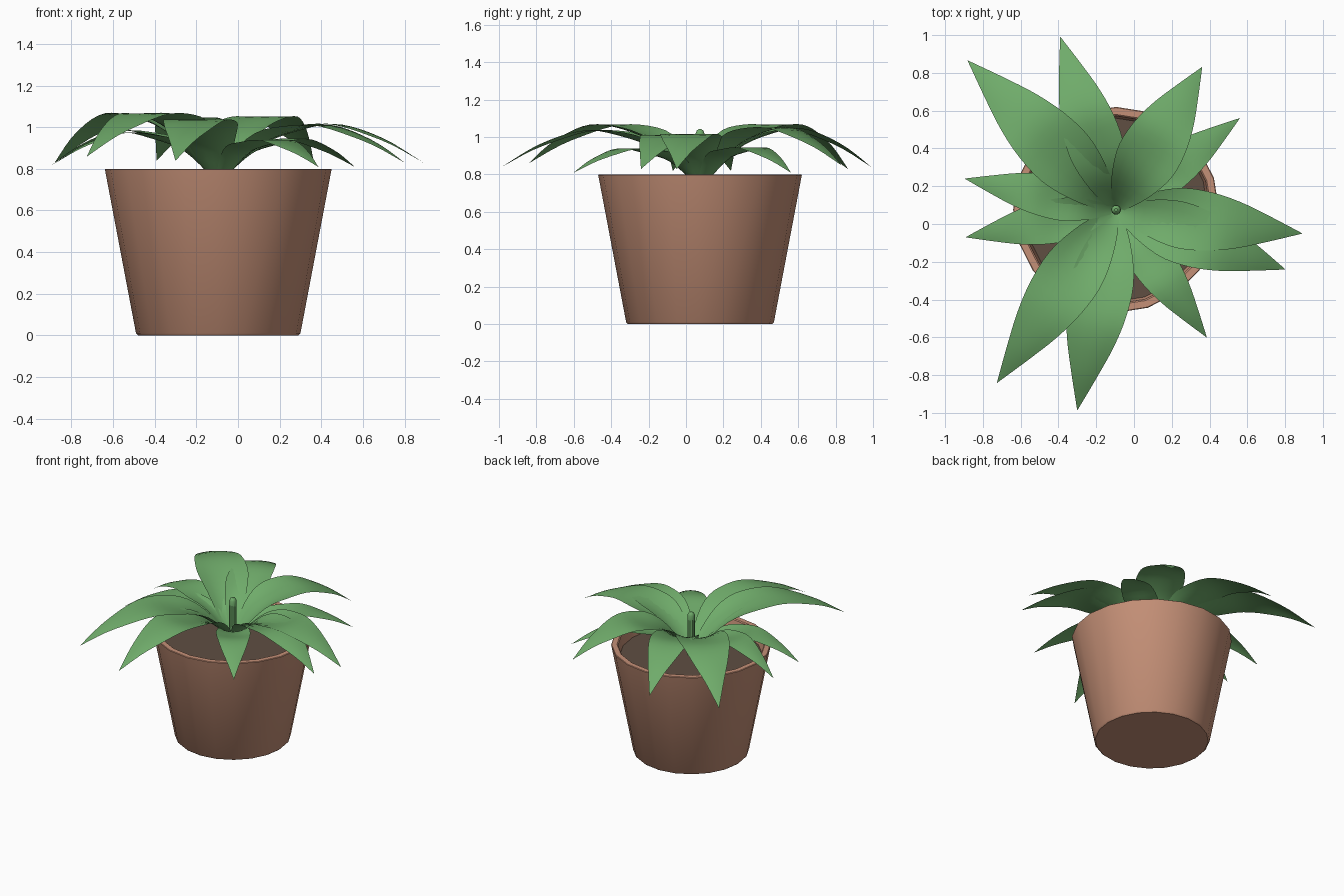
import bpy, bmesh, math
from mathutils import Vector

if "Cube" in bpy.data.objects:
    bpy.data.objects.remove(bpy.data.objects["Cube"])

CX, CY = -0.095, 0.075   # axis of the pot


def material(name, rgb):
    m = bpy.data.materials.new(name)
    m.diffuse_color = (*rgb, 1)
    m.use_nodes = True
    m.node_tree.nodes["Principled BSDF"].inputs["Base Color"].default_value = m.diffuse_color
    return m


TERRACOTTA = material("terracotta", (0.56, 0.28, 0.185))
SOIL = material("soil brown", (0.115, 0.077, 0.055))
GREEN = material("leaf green", (0.16, 0.41, 0.145))


def finish(name, bm, mat, angle):
    me = bpy.data.meshes.new(name)
    bmesh.ops.recalc_face_normals(bm, faces=bm.faces)
    bm.to_mesh(me)
    bm.free()
    me.materials.append(mat)
    ob = bpy.data.objects.new(name, me)
    bpy.context.collection.objects.link(ob)
    bpy.ops.object.select_all(action='DESELECT')
    ob.select_set(True)
    bpy.context.view_layer.objects.active = ob
    bpy.ops.object.shade_smooth_by_angle(angle=math.radians(angle))
    return ob


def lathe(name, profile, mat, sides):
    """Revolve (radius, z) points around the pot axis, capping both ends."""
    bm = bmesh.new()
    rings = [[bm.verts.new((CX + r * math.cos(2 * math.pi * i / sides),
                            CY + r * math.sin(2 * math.pi * i / sides), z))
              for i in range(sides)] for r, z in profile]
    for a, b in zip(rings, rings[1:]):
        for i in range(sides):
            j = (i + 1) % sides
            bm.faces.new((a[i], a[j], b[j], b[i]))
    bm.faces.new(rings[0])
    bm.faces.new(rings[-1])
    return finish(name, bm, mat, 35)


def interp(points, t):
    """Smooth Catmull-Rom style interpolation through (t, value) points."""
    n = len(points)

    def slope(i):
        a, b = points[max(i - 1, 0)], points[min(i + 1, n - 1)]
        return (b[1] - a[1]) / (b[0] - a[0])
    for i in range(n - 1):
        (t0, v0), (t1, v1) = points[i], points[i + 1]
        if t <= t1:
            h = t1 - t0
            u = (t - t0) / h
            return ((2*u**3 - 3*u**2 + 1) * v0 + (u**3 - 2*u**2 + u) * h * slope(i)
                    + (3*u**2 - 2*u**3) * v1 + (u**3 - u**2) * h * slope(i + 1))
    return points[-1][1]


WIDTH = [(0, .025), (.15, .105), (.33, .158), (.5, .155), (.66, .122), (.82, .068), (1, .001)]
CUP = [(0, .5), (.3, .25), (.55, 0), (.8, -.12), (1, 0)]


def leaf(name, tip, peak, width):
    """Arching leaf blade: channelled at the base, drooping to a pointed tip."""
    z0 = 0.73
    start = Vector((CX, CY, 0))
    run = Vector((tip[0], tip[1], 0)) - start
    side = Vector((-run.y, run.x, 0)).normalized()
    drop = peak - tip[2]
    height = [(0, z0), (.2, z0 + (peak - z0) * .62), (.4, peak - .03),
              (.58, peak), (.8, peak - drop * .36), (1, tip[2])]
    bm = bmesh.new()
    steps, cols = 20, 6
    rows = []
    for i in range(steps + 1):
        t = i / steps
        w = interp(WIDTH, t) * width
        c = start + run * t
        c.z = interp(height, t)
        row = []
        for k in range(cols + 1):
            u = 2 * k / cols - 1
            row.append(bm.verts.new(c + side * (u * w)
                                    + Vector((0, 0, interp(CUP, t) * w * u * u))))
        rows.append(row)
    for a, b in zip(rows, rows[1:]):
        for k in range(cols):
            bm.faces.new((a[k], b[k], b[k + 1], a[k + 1]))
    ob = finish(name, bm, GREEN, 60)
    if ob.data.polygons[0].normal.z < 0:
        ob.data.flip_normals()


# Tapered pot with a thin rim and hollow top
lathe("pot", [(.385, 0), (.395, .01), (.543, .79), (.545, .797), (.541, .8),
              (.505, .8), (.498, .794), (.475, .66)], TERRACOTTA, 20)
# Soil disc below the rim
lathe("soil", [(.47, .69), (.487, .72)], SOIL, 20)
# Central shoot with rounded top
lathe("center_shoot", [(.024, .7), (.026, .98), (.025, 1.02), (.018, 1.035),
                       (.008, 1.042)], GREEN, 10)

# Leaves: tip position, arch height, width factor
LEAVES = [
    ((-.88, .865, .83), 1.065, 1.08),
    ((-.39, .99, .84), 1.045, .92),
    ((.36, .83, .85), 1.05, 1.03),
    ((.56, .56, .81), .945, .72),
    ((.89, -.05, .83), 1.015, 1.0),
    ((.80, -.24, .83), 1.01, 1.0),
    ((.385, -.60, .81), .94, .72),
    ((-.30, -.985, .84), 1.035, 1.04),
    ((-.725, -.84, .86), 1.065, 1.03),
    ((-.89, -.07, .82), .975, .72),
    ((-.895, .24, .82), .985, .72),
]
for n, (tip, peak, width) in enumerate(LEAVES, 1):
    leaf(f"leaf_{n}", tip, peak, width)
